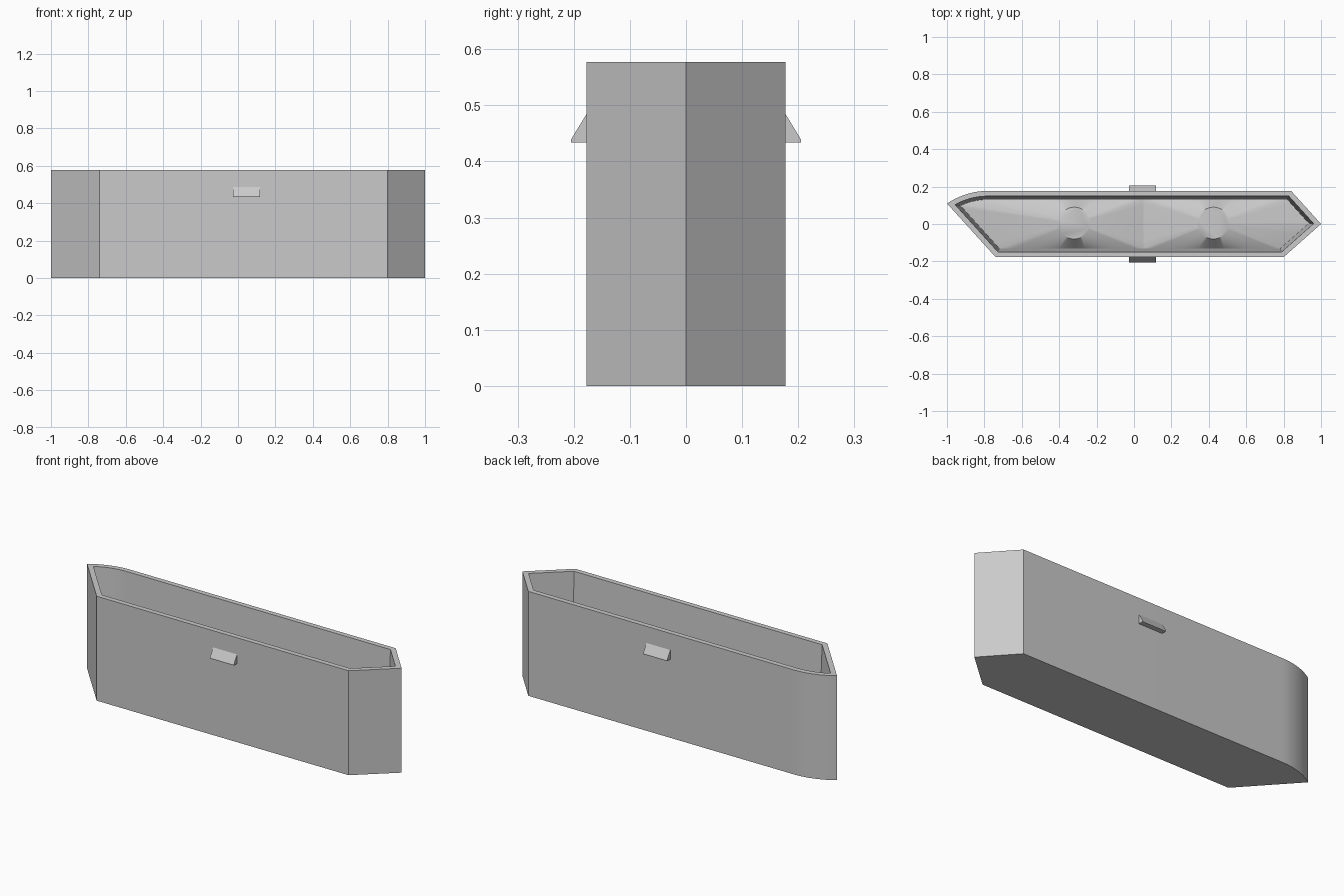
import bpy, bmesh, math
from mathutils import Vector

if "Cube" in bpy.data.objects:
    bpy.data.objects.remove(bpy.data.objects["Cube"])

H, FLOOR, MOUND = 0.577, 0.05, 0.11
MID = 0.05                                   # x of the valley between the mounds
grey = bpy.data.materials.new("plain grey")
grey.diffuse_color = (0.59, 0.59, 0.59, 1)
grey.use_nodes = True
grey.node_tree.nodes["Principled BSDF"].inputs["Base Color"].default_value = grey.diffuse_color


def make(name, bm, angle=30):
    me = bpy.data.meshes.new(name)
    bm.to_mesh(me)
    bm.free()
    ob = bpy.data.objects.new(name, me)
    bpy.context.collection.objects.link(ob)
    me.materials.append(grey)
    bpy.ops.object.select_all(action='DESELECT')
    ob.select_set(True)
    bpy.context.view_layer.objects.active = ob
    bpy.ops.object.shade_smooth_by_angle(angle=math.radians(angle))


# Outline: pointed right end, slanted left end with one rounded corner
Y, R = 0.177, 0.39
LINES = [(Vector(a), Vector(b)) for a, b in (
    ((-1, 0.11), (-0.74, -Y)), ((-0.74, -Y), (0.80, -Y)), ((0.80, -Y), (1, 0)),
    ((1, 0), (0.84, Y)), ((0.84, Y), (-0.78, Y)))]


def inward(a, b):
    e = (b - a).normalized()
    return Vector((-e.y, e.x))


def outline(d):
    """Outline offset inward by d, counter-clockwise."""
    pts = []
    for (a, b), (_, c) in zip(LINES, LINES[1:]):
        n1, n2 = inward(a, b), inward(b, c)
        pts.append(b + (n1 + n2) * d / (1 + n1.dot(n2)))

    def arc(t):
        return Vector((-0.78 - (R - d) * math.sin(t), Y - R + (R - d) * math.cos(t)))
    a, b = LINES[0]
    nrm, lo, hi = inward(a, b), 0.0, 1.2
    for _ in range(40):                      # where the arc meets the slanted end
        t = (lo + hi) / 2
        lo, hi = (t, hi) if (arc(t) - a).dot(nrm) > d else (lo, t)
    return pts + [arc(lo * i / 10) for i in range(11)]


outer, rim, floor = outline(0), outline(0.028), outline(0.046)

# Hollow box: base, outer wall, rim, slightly tapered inner wall
bm = bmesh.new()
rings = [[bm.verts.new((p.x, p.y, z)) for p in pts]
         for pts, z in ((outer, 0), (outer, H), (rim, H), (floor, FLOOR))]
n = len(outer)
for a, b in zip(rings, rings[1:]):
    for i in range(n):
        j = (i + 1) % n
        bm.faces.new((a[i], a[j], b[j], b[i]))
bm.faces.new(rings[0][::-1])
make("box", bm)


# Floor mounds: slopes rising from the floor outline to a round flat top
def edge_point(c, ang, side):
    d = Vector((math.cos(ang), math.sin(ang)))
    best = 2.0
    for i, p in enumerate(floor):
        nrm = inward(floor[i - 1], p)
        k = d.dot(nrm)
        if k < -1e-6:
            best = min(best, (p - c).dot(nrm) / k)
    if d.x * side < -1e-6:                   # stop at the middle valley
        best = min(best, (MID - c.x) / d.x)
    return c + d * best


def mound(name, cx, side):
    c = Vector((cx, 0.005))
    corners = [p for p in floor if (p.x - MID) * side > 0]
    corners += [Vector((MID, floor[0].y)), Vector((MID, floor[3].y))]
    angs = [2 * math.pi * i / 48 for i in range(48)]
    angs += [math.atan2(p.y - c.y, p.x - c.x) % (2 * math.pi) for p in corners]
    angs = sorted(set(round(a, 5) for a in angs))
    bm = bmesh.new()
    low, top = [], []
    for a in angs:
        p = edge_point(c, a, side)
        low.append(bm.verts.new((p.x, p.y, FLOOR)))
        top.append(bm.verts.new((c.x + 0.085 * math.cos(a), c.y + 0.085 * math.sin(a), MOUND)))
    for i in range(len(angs)):
        j = (i + 1) % len(angs)
        bm.faces.new((low[i], low[j], top[j], top[i]))
    bm.faces.new(top)
    make(name, bm, 40)


mound("left_floor_mound", -0.32, -1)
mound("right_floor_mound", 0.425, 1)

# Wedge-shaped catches on the front and back walls
for name, s in (("front_catch", -1), ("back_catch", 1)):
    prof = ((0.17, 0.434), (0.205, 0.434), (0.205, 0.439), (0.177, 0.485), (0.17, 0.485))
    bm = bmesh.new()
    ends = [[bm.verts.new((x, s * y, z)) for y, z in prof] for x in (-0.028, 0.118)]
    for i in range(5):
        j = (i + 1) % 5
        bm.faces.new((ends[0][i], ends[0][j], ends[1][j], ends[1][i]))
    for e in ends:
        bm.faces.new(e)
    bmesh.ops.recalc_face_normals(bm, faces=bm.faces)
    make(name, bm)
